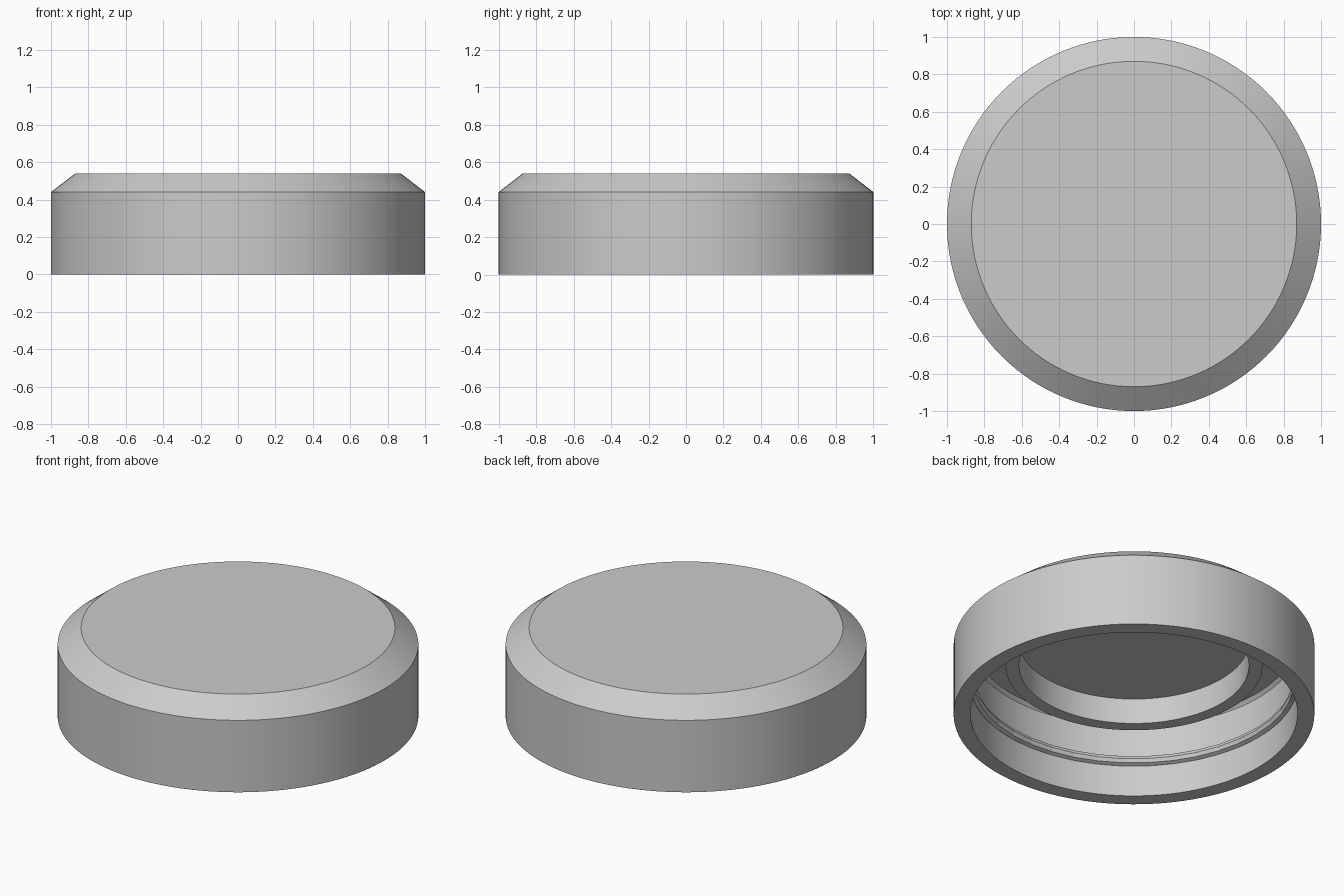
import bpy
import bmesh
import math
from mathutils import Matrix

cube = bpy.data.objects.get("Cube")
if cube:
    bpy.data.objects.remove(cube, do_unlink=True)

grey = bpy.data.materials.new("light_grey")
grey.use_nodes = True
colour = (0.6, 0.6, 0.6, 1)
grey.diffuse_color = colour
grey.node_tree.nodes["Principled BSDF"].inputs["Base Color"].default_value = colour


def lathe(name, profile, steps, closed=False, smooth=True):
    """Spin a radius/height profile around the z axis."""
    bm = bmesh.new()
    verts = [bm.verts.new((r, 0, z)) for r, z in profile]
    edges = [bm.edges.new(pair) for pair in zip(verts, verts[1:])]
    if closed:
        edges.append(bm.edges.new((verts[-1], verts[0])))
    bmesh.ops.spin(bm, geom=verts + edges, cent=(0, 0, 0), axis=(0, 0, 1),
                   angle=math.tau, steps=steps, use_merge=True)
    bmesh.ops.remove_doubles(bm, verts=bm.verts, dist=0.0005)
    bmesh.ops.recalc_face_normals(bm, faces=bm.faces)
    mesh = bpy.data.meshes.new(name)
    bm.to_mesh(mesh)
    bm.free()
    mesh.materials.append(grey)
    obj = bpy.data.objects.new(name, mesh)
    bpy.context.collection.objects.link(obj)
    if smooth:
        bpy.ops.object.select_all(action='DESELECT')
        obj.select_set(True)
        bpy.context.view_layer.objects.active = obj
        bpy.ops.object.shade_smooth_by_angle(angle=math.radians(30))
    return obj


# Hollow cap: chamfered shell with a sealing collar hanging under the lid
CEILING = 0.464
lathe("cap_shell", [
    (0, 0.54), (0.87, 0.54), (1, 0.44), (1, 0),
    (0.907, 0), (0.907, CEILING - 0.02), (0.89, CEILING),
    (0.712, CEILING), (0.712, 0.308),
    (0.637, 0.308), (0.637, CEILING), (0, CEILING),
], 128)

# Faceted snap bead around the inner wall
bead = [(0.907 + 0.03 * math.cos(a), 0.22 + 0.03 * math.sin(a))
        for a in (math.tau * i / 8 for i in range(8))]
lathe("snap_bead", bead, 40, closed=True, smooth=False)
